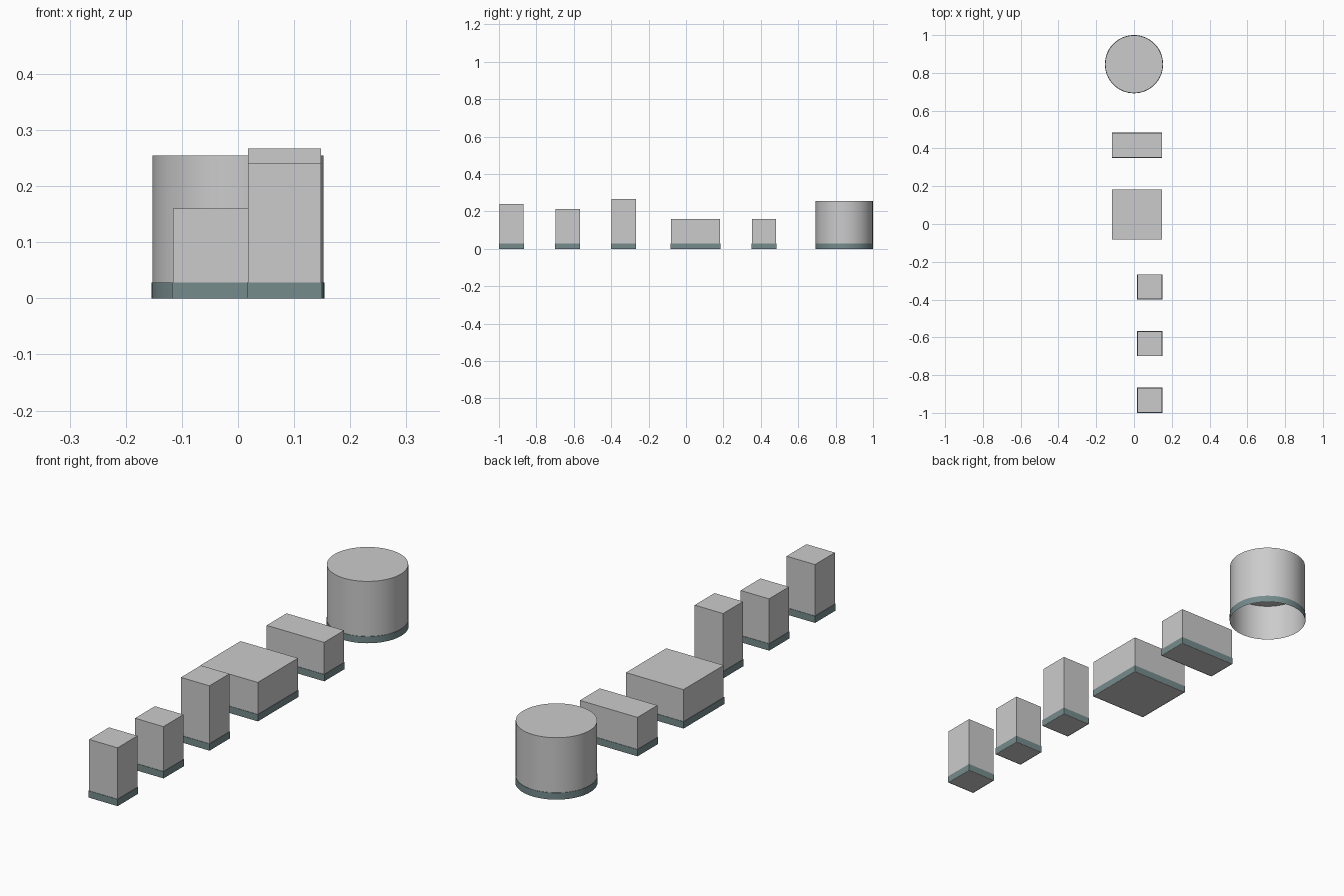
import bpy, bmesh, math

if "Cube" in bpy.data.objects:
    bpy.data.objects.remove(bpy.data.objects["Cube"], do_unlink=True)


def material(name, rgb):
    mat = bpy.data.materials.new(name)
    mat.use_nodes = True
    colour = (*rgb, 1)
    mat.diffuse_color = colour
    mat.node_tree.nodes["Principled BSDF"].inputs["Base Color"].default_value = colour
    return mat


GREY = material("light grey", (0.6, 0.6, 0.6))
TEAL = material("slate teal", (0.18, 0.26, 0.265))
BAND_HEIGHT = 0.028
LIP = 0.0017


def rectangle(sx, sy):
    return [(i * sx / 2, j * sy / 2) for i, j in ((-1, -1), (1, -1), (1, 1), (-1, 1))]


def circle(radius, sides=64):
    angles = [2 * math.pi * i / sides for i in range(sides)]
    return [(radius * math.cos(a), radius * math.sin(a)) for a in angles]


def loft(name, rings, location, mat, cap_start=False, cap_end=False, smooth=False):
    """Join (outline, height) rings into walls, with optional end caps."""
    bm = bmesh.new()
    loops = [[bm.verts.new((x, y, z)) for x, y in outline] for outline, z in rings]
    for low, high in zip(loops, loops[1:]):
        for i in range(len(low)):
            j = (i + 1) % len(low)
            bm.faces.new((low[i], low[j], high[j], high[i]))
    if cap_start:
        bm.faces.new(loops[0][::-1])
    if cap_end:
        bm.faces.new(loops[-1])
    mesh = bpy.data.meshes.new(name)
    bm.to_mesh(mesh)
    bm.free()
    mesh.materials.append(mat)
    obj = bpy.data.objects.new(name, mesh)
    obj.location = location
    bpy.context.collection.objects.link(obj)
    if smooth:
        bpy.ops.object.select_all(action="DESELECT")
        obj.select_set(True)
        bpy.context.view_layer.objects.active = obj
        bpy.ops.object.shade_smooth_by_angle(angle=math.radians(30))


def band(name, outer, inner, location, smooth=False):
    """Thin skirting around the foot, with a narrow lip on top."""
    rings = [(outer, 0), (outer, BAND_HEIGHT), (inner, BAND_HEIGHT)]
    loft(name, rings, location, TEAL, smooth=smooth)


# Rectangular blocks: name, x, y, width, depth, height
SMALL, LARGE = 0.13, 0.263
blocks = [
    ("front_block", 0.083, -0.933, SMALL, SMALL, 0.24),
    ("short_block", 0.083, -0.633, SMALL, SMALL, 0.213),
    ("tall_block", 0.083, -0.333, SMALL, SMALL, 0.267),
    ("square_block", 0.016, 0.05, LARGE, LARGE, 0.16),
    ("wide_block", 0.016, 0.417, LARGE, SMALL, 0.16),
]
for name, x, y, width, depth, height in blocks:
    foot = rectangle(width, depth)
    loft(name, [(foot, 0), (foot, height)], (x, y, 0), GREY, True, True)
    band(name + "_skirting", rectangle(width + 2 * LIP, depth + 2 * LIP), foot, (x, y, 0))

# Round drum, open underneath, with an inner ceiling
RADIUS = 0.1525
drum_at = (0, 0.846, 0)
wall = circle(RADIUS)
loft("drum", [(wall, 0), (wall, 0.255)], drum_at, GREY, cap_end=True, smooth=True)
loft("drum_ceiling", [(wall, 0.155)], drum_at, GREY, cap_start=True)
band("drum_skirting", circle(RADIUS + LIP), wall, drum_at, smooth=True)
